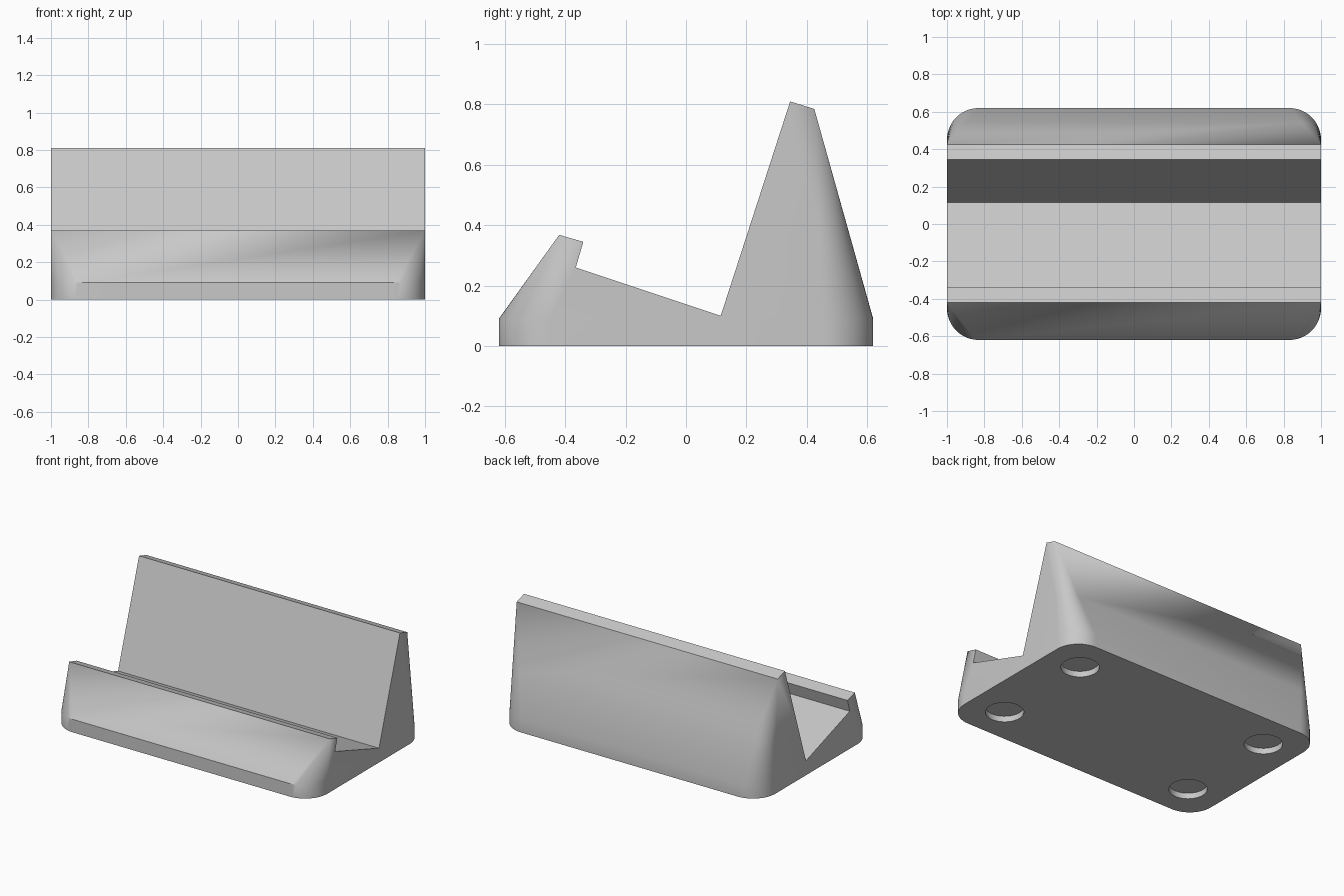
import bpy, bmesh
from math import sin, cos, pi, radians
from mathutils import Matrix

cube = bpy.data.objects.get("Cube")
if cube:
    bpy.data.objects.remove(cube)

grey = bpy.data.materials.new("light_grey")
grey.use_nodes = True
colour = (0.58, 0.58, 0.58, 1)
grey.diffuse_color = colour
grey.node_tree.nodes["Principled BSDF"].inputs["Base Color"].default_value = colour

RADIUS = 0.17
HALF_DEPTH = 0.62
BAND = 0.09           # height of the upright base band
FRONT_TOP = (-0.42, 0.368)
BACK_TOP = (0.425, 0.785)
STEPS = 12


def make_object(name, bm):
    bmesh.ops.recalc_face_normals(bm, faces=bm.faces)
    mesh = bpy.data.meshes.new(name)
    bm.to_mesh(mesh)
    bm.free()
    mesh.materials.append(grey)
    obj = bpy.data.objects.new(name, mesh)
    bpy.context.collection.objects.link(obj)
    return obj


def wall(z, side, top):
    """Depth position and corner radius of a sloping wall at height z."""
    t = max(0, (z - BAND) / (top[1] - BAND))
    y = side * HALF_DEPTH + t * (top[0] - side * HALF_DEPTH)
    return y, RADIUS * max(0, 1 - t)


def outline(z):
    """Rounded rectangle whose corners shrink to points higher up."""
    front, front_r = wall(z, -1, FRONT_TOP)
    back, back_r = wall(z, 1, BACK_TOP)
    corners = [(1, back - back_r, back_r, 0), (-1, back - back_r, back_r, 1),
               (-1, front + front_r, front_r, 2), (1, front + front_r, front_r, 3)]
    points = []
    for sx, cy, r, quarter in corners:
        for i in range(STEPS + 1):
            a = (quarter + i / STEPS) * pi / 2
            points.append((sx * (1 - r) + r * cos(a), cy + r * sin(a), z))
    return points


# Solid block lofted through the outlines
bm = bmesh.new()
rings = [[bm.verts.new(p) for p in outline(z)]
         for z in (0, BAND, FRONT_TOP[1], BACK_TOP[1], 0.85)]
for low, high in zip(rings, rings[1:]):
    for i in range(len(low)):
        j = (i + 1) % len(low)
        bm.faces.new((low[i], low[j], high[j], high[i]))
bm.faces.new(rings[0])
bm.faces.new(rings[-1])
bmesh.ops.remove_doubles(bm, verts=bm.verts, dist=0.0001)
stand = make_object("device_stand", bm)

# Cutter for the lip, the sloping shelf and the backrest
profile = [(-0.6, 0.42), FRONT_TOP, (-0.34, 0.345), (-0.365, 0.26), (0.115, 0.10),
           (0.345, 0.81), BACK_TOP, (0.6, 0.73), (0.6, 1.1), (-0.6, 1.1)]
bm = bmesh.new()
face = bm.faces.new([bm.verts.new((-1.2, y, z)) for y, z in profile])
extruded = bmesh.ops.extrude_face_region(bm, geom=[face])["geom"]
bmesh.ops.translate(bm, vec=(2.4, 0, 0),
                    verts=[v for v in extruded if isinstance(v, bmesh.types.BMVert)])
shelf_cutter = make_object("shelf_cutter", bm)

# Cutter for the four round foot recesses
bm = bmesh.new()
for sx in (-1, 1):
    for sy in (-1, 1):
        bmesh.ops.create_cone(bm, cap_ends=True, segments=48, radius1=0.12, radius2=0.12,
                              depth=0.08, matrix=Matrix.Translation((sx * 0.745, sy * 0.365, 0)))
foot_cutter = make_object("foot_recess_cutter", bm)

# Carve the block, then shade it
bpy.ops.object.select_all(action='DESELECT')
bpy.context.view_layer.objects.active = stand
stand.select_set(True)
for cutter in (shelf_cutter, foot_cutter):
    cutter.hide_render = True
    mod = stand.modifiers.new("carve", 'BOOLEAN')
    mod.operation = 'DIFFERENCE'
    mod.solver = 'EXACT'
    mod.object = cutter
    bpy.ops.object.modifier_apply(modifier=mod.name)
    bpy.data.objects.remove(cutter)
bpy.ops.object.shade_smooth_by_angle(angle=radians(30))
